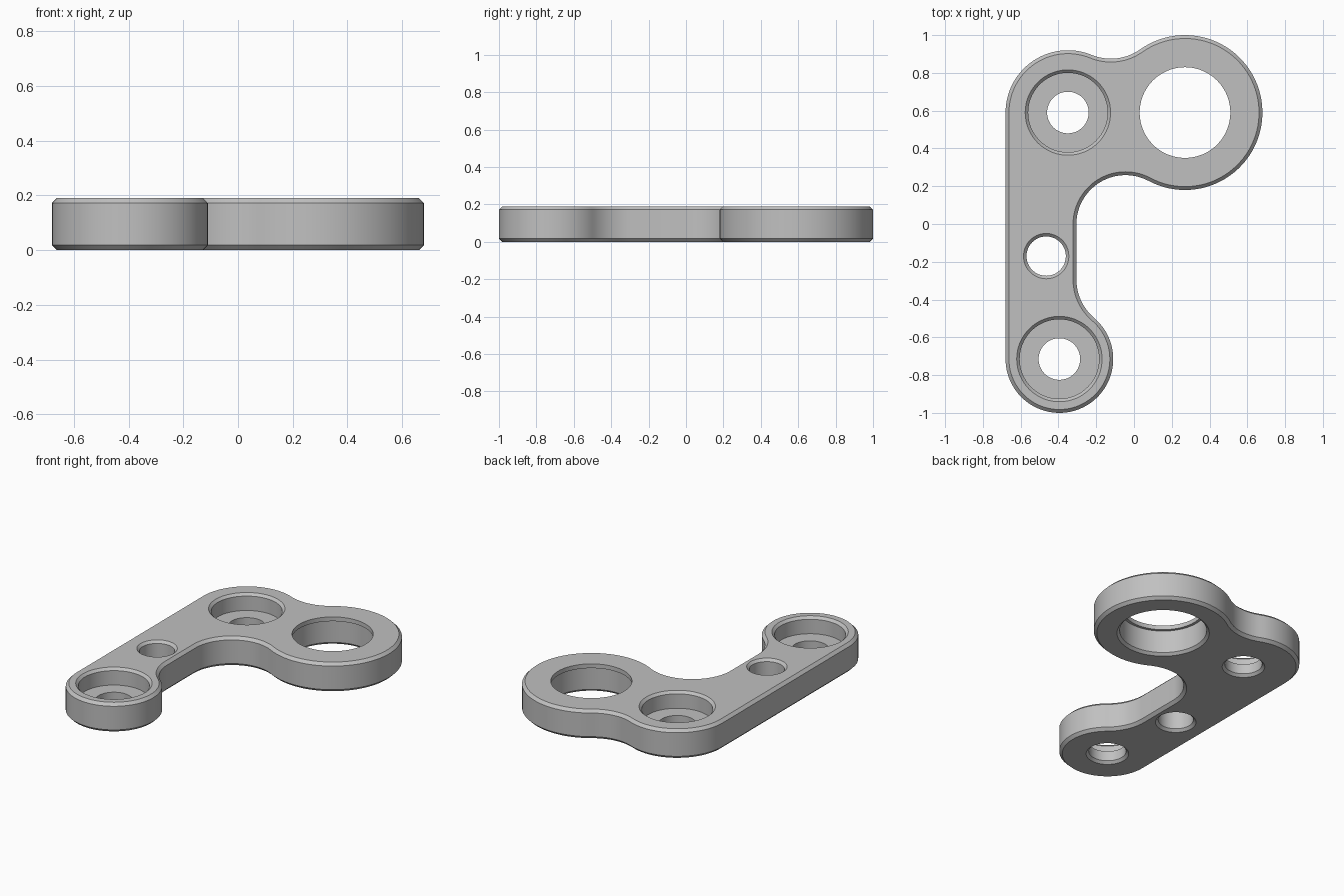
import bpy, bmesh, math
from mathutils import Vector

cube = bpy.data.objects.get("Cube")
if cube:
    bpy.data.objects.remove(cube, do_unlink=True)

THICK = 0.19      # plate thickness
CH = 0.018        # chamfer size
LEFT = -0.68      # straight left edge
INNER = -0.305    # straight inner edge of the arm

grey = bpy.data.materials.new("plain grey")
grey.use_nodes = True
colour = (0.53, 0.53, 0.53, 1)
grey.diffuse_color = colour
grey.node_tree.nodes["Principled BSDF"].inputs["Base Color"].default_value = colour

# Three round bosses: centre and radius
rA, rB, rC = 0.33, 0.41, 0.285
A = Vector((LEFT + rA, 0.59))
B = Vector((0.27, 0.59))
C = Vector((LEFT + rC, -0.715))


def fillet_to_line(c, r, f, side):
    """Centre of a fillet touching the inner edge and a boss."""
    x = INNER + f
    return Vector((x, c.y + side * math.sqrt((r + f) ** 2 - (x - c.x) ** 2)))


def fillet_between(c1, r1, c2, r2, f):
    """Centre of a fillet above two bosses at equal height."""
    d = c2.x - c1.x
    x = ((r1 + f) ** 2 - (r2 + f) ** 2 + d * d) / (2 * d)
    return Vector((c1.x + x, c1.y + math.sqrt((r1 + f) ** 2 - x * x)))


f1, f2, f3 = 0.26, 0.27, 0.27
F1 = fillet_to_line(B, rB, f1, -1)
F2 = fillet_to_line(C, rC, f2, 1)
F3 = fillet_between(A, rA, B, rB, f3)


def direction(a, b):
    return math.atan2(b.y - a.y, b.x - a.x) % math.tau


# Outline arcs, anticlockwise: centre, radius, start, end, +1 convex / -1 concave
pi = math.pi
arcs = [
    (C, rC, pi, direction(C, F2) + math.tau, 1),
    (F2, f2, direction(F2, C), pi, -1),
    (F1, f1, pi, direction(F1, B), -1),
    (B, rB, direction(B, F1), direction(B, F3) + math.tau, 1),
    (F3, f3, direction(F3, B), direction(F3, A), -1),
    (A, rA, direction(A, F3), pi, 1),
]


def outline(inset):
    pts = []
    for c, r, a0, a1, sign in arcs:
        n = max(8, round(abs(a1 - a0) / math.radians(4)))
        for i in range(n + 1):
            a = a0 + (a1 - a0) * i / n
            p = c + (r - sign * inset) * Vector((math.cos(a), math.sin(a)))
            if not pts or (p - pts[-1]).length > 1e-5:
                pts.append(p)
    return pts


def loft(name, rings):
    """Solid from stacked rings of 3D points, capped at both ends."""
    bm = bmesh.new()
    loops = [[bm.verts.new(p) for p in ring] for ring in rings]
    n = len(loops[0])
    for lo, hi in zip(loops, loops[1:]):
        for i in range(n):
            j = (i + 1) % n
            bm.faces.new((lo[i], lo[j], hi[j], hi[i]))
    bm.faces.new(loops[0][::-1])
    bm.faces.new(loops[-1])
    bmesh.ops.recalc_face_normals(bm, faces=bm.faces[:])
    mesh = bpy.data.meshes.new(name)
    bm.to_mesh(mesh)
    bm.free()
    mesh.materials.append(grey)
    ob = bpy.data.objects.new(name, mesh)
    bpy.context.collection.objects.link(ob)
    return ob


# Chamfered plate
levels = [(0, CH), (CH, 0), (THICK - CH, 0), (THICK, CH)]
plate = loft("bracket_plate",
             [[(p.x, p.y, z) for p in outline(inset)] for z, inset in levels])


def cutter(name, c, profile, seg=96):
    """Round cutter from (radius, z) steps."""
    return loft(name, [[(c[0] + r * math.cos(math.tau * i / seg),
                         c[1] + r * math.sin(math.tau * i / seg), z)
                        for i in range(seg)] for r, z in profile])


E = 0.02          # overshoot past the plate faces
H = 0.016         # hole chamfer
FLOOR = 0.08      # counterbore floor height


def bottom(r):
    return [(r + H + E, -E), (r, H)]


def top(r):
    return [(r, THICK - H), (r + H + E, THICK + E)]


counterbore = bottom(0.11) + [(0.11, FLOOR), (0.21, FLOOR)] + top(0.21)
lipped = bottom(0.257) + [(0.257, THICK - 0.028), (0.24, THICK - 0.028), (0.24, THICK + E)]
cutters = [
    cutter("upper_counterbore", A, counterbore),
    cutter("lower_counterbore", C, counterbore),
    cutter("small_hole", (-0.465, -0.17), bottom(0.104) + top(0.104)),
    cutter("bearing_pocket", B, lipped),
]

# Cut the holes, then drop the cutters
bpy.context.view_layer.objects.active = plate
for cut in cutters:
    cut.hide_render = True
    mod = plate.modifiers.new(cut.name, 'BOOLEAN')
    mod.operation = 'DIFFERENCE'
    mod.solver = 'EXACT'
    mod.object = cut
    bpy.ops.object.modifier_apply(modifier=mod.name)
    bpy.data.objects.remove(cut, do_unlink=True)

# Smooth curved walls, crisp chamfers
for ob in bpy.context.selected_objects:
    ob.select_set(False)
plate.select_set(True)
bpy.ops.object.shade_smooth_by_angle(angle=math.radians(25))
